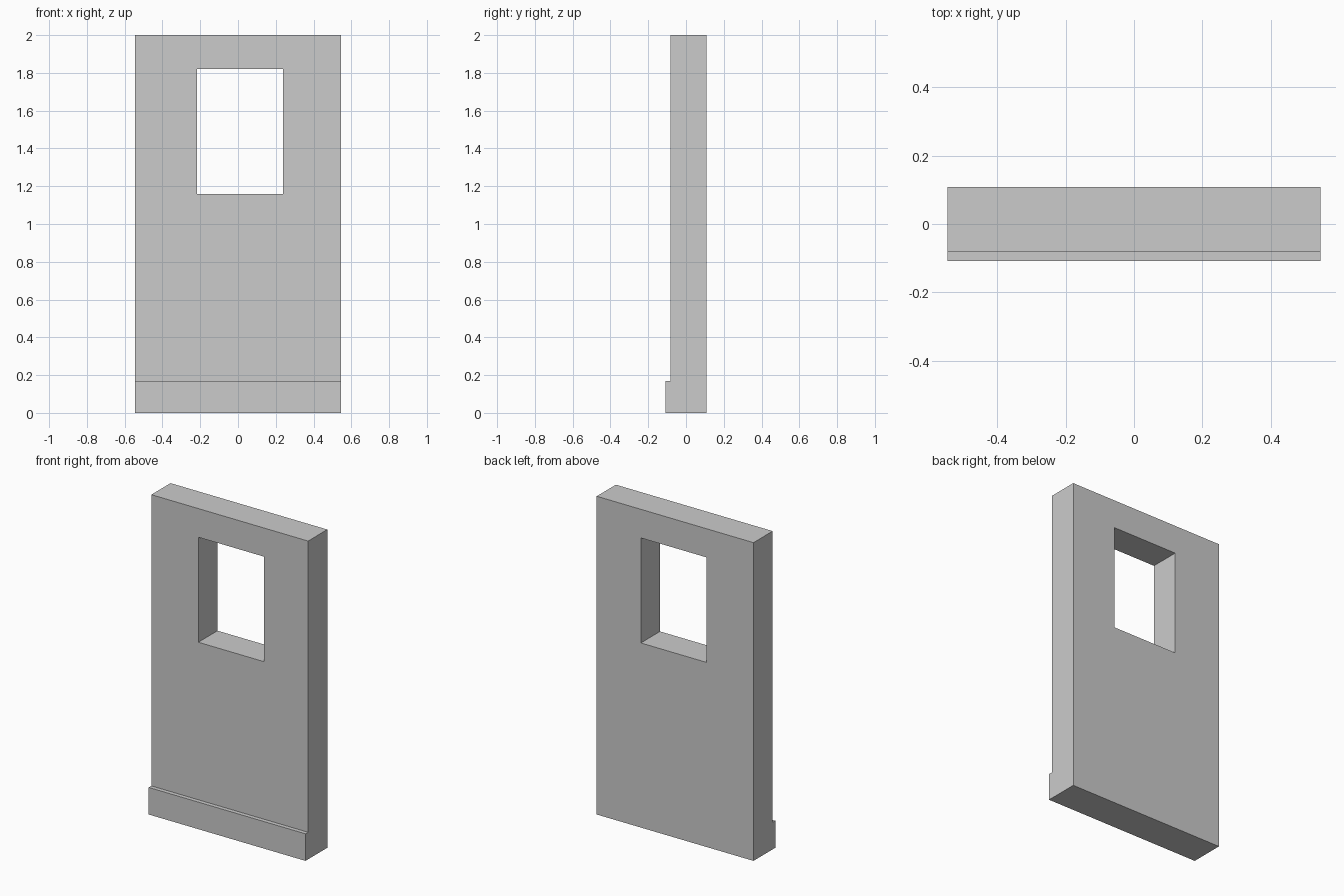
import bpy, bmesh

if "Cube" in bpy.data.objects:
    bpy.data.objects.remove(bpy.data.objects["Cube"])

HALF_W = 0.545
FRONT, BACK, SKIRT = -0.082, 0.108, -0.108
SKIRT_TOP, HEIGHT = 0.17, 2.0
WIN_X, WIN_Z = (-0.218, 0.238), (1.16, 1.82)


def extruded(name, profile, x0, x1):
    """Extrude a (y, z) profile along x into a closed object."""
    bm = bmesh.new()
    face = bm.faces.new([bm.verts.new((x0, y, z)) for y, z in profile])
    ext = bmesh.ops.extrude_face_region(bm, geom=[face], use_keep_orig=True)
    verts = [g for g in ext["geom"] if isinstance(g, bmesh.types.BMVert)]
    bmesh.ops.translate(bm, verts=verts, vec=(x1 - x0, 0, 0))
    bmesh.ops.recalc_face_normals(bm, faces=bm.faces)
    mesh = bpy.data.meshes.new(name)
    bm.to_mesh(mesh)
    bm.free()
    obj = bpy.data.objects.new(name, mesh)
    bpy.context.collection.objects.link(obj)
    return obj


# Wall panel with a stepped skirting along the front
wall = extruded("window_wall", [
    (SKIRT, 0), (BACK, 0), (BACK, HEIGHT),
    (FRONT, HEIGHT), (FRONT, SKIRT_TOP), (SKIRT, SKIRT_TOP),
], -HALF_W, HALF_W)

# Window opening
cutter = extruded("window_cutter", [
    (-0.5, WIN_Z[0]), (0.5, WIN_Z[0]), (0.5, WIN_Z[1]), (-0.5, WIN_Z[1]),
], *WIN_X)
cutter.hide_render = True
cut = wall.modifiers.new("window_opening", 'BOOLEAN')
cut.operation = 'DIFFERENCE'
cut.solver = 'EXACT'
cut.object = cutter
bpy.context.view_layer.objects.active = wall
bpy.ops.object.modifier_apply(modifier=cut.name)
bpy.data.objects.remove(cutter)
